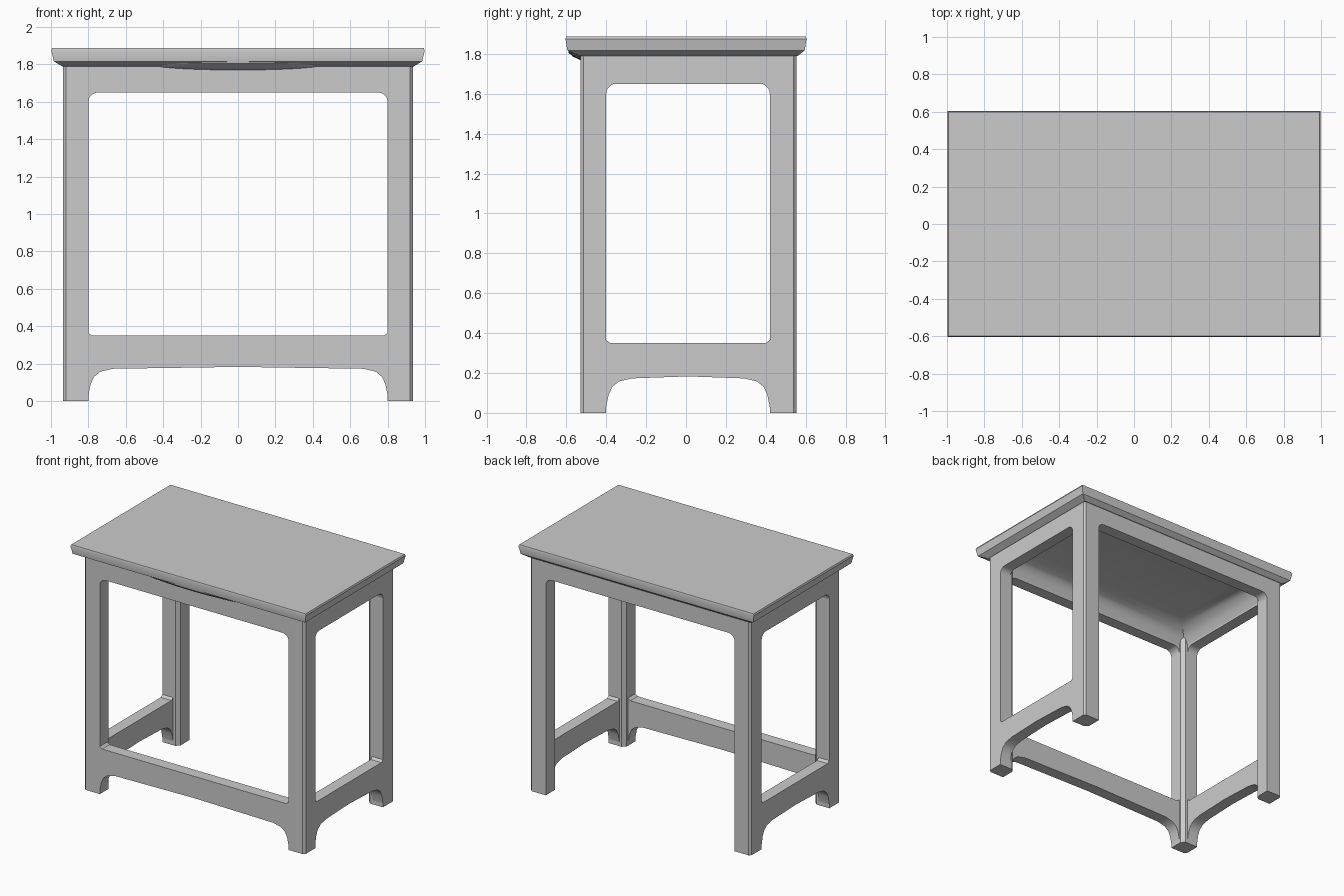
import bpy, bmesh, math

if "Cube" in bpy.data.objects:
    bpy.data.objects.remove(bpy.data.objects["Cube"])

# Frame limits: outer faces and inner leg faces
XO, XI = 0.935, 0.80
YF, YFI, YB, YBI = -0.53, -0.40, 0.555, 0.42
RAIL = 0.09


def finish(name, bm):
    bmesh.ops.recalc_face_normals(bm, faces=bm.faces)
    me = bpy.data.meshes.new(name)
    bm.to_mesh(me)
    bm.free()
    ob = bpy.data.objects.new(name, me)
    bpy.context.collection.objects.link(ob)
    return ob


def skin(name, loops, cap_start=True):
    """Join equal-length point loops into a skin and cap its ends."""
    bm = bmesh.new()
    loops = [[bm.verts.new(p) for p in loop] for loop in loops]
    for r, s in zip(loops, loops[1:]):
        for i in range(len(r)):
            j = (i + 1) % len(r)
            bm.faces.new((r[i], r[j], s[j], s[i]))
    bm.faces.new(loops[-1])
    if cap_start:
        bm.faces.new(loops[0])
    return finish(name, bm)


def prism(name, pts, axis, d0, d1):
    """Extrude a 2D outline along an axis from d0 to d1."""
    place = {'x': lambda u, v, d: (d, u, v),
             'y': lambda u, v, d: (u, d, v),
             'z': lambda u, v, d: (u, v, d)}[axis]
    return skin(name, [[place(u, v, d) for u, v in pts] for d in (d0, d1)])


def rect(x0, x1, y0, y1, z):
    return [(x0, y0, z), (x1, y0, z), (x1, y1, z), (x0, y1, z)]


def apron_outline(a, b, z=1.65, r=0.05):
    """Top rail with rounded brackets into the legs."""
    t = [math.radians(18 * i) for i in range(6)]
    right = [(b - r + r * math.cos(k), z - r + r * math.sin(k)) for k in t]
    left = [(a + r - r * math.cos(k), z - r + r * math.sin(k)) for k in reversed(t)]
    return [(a, 1.81), (b, 1.81)] + right + left


def stretcher_outline(a, b):
    """Low rail with an arched underside that flares into the feet."""
    foot = [(0, 0.03), (0.012, 0.09), (0.03, 0.13), (0.065, 0.158), (0.13, 0.173)]
    low = [(a + u, z) for u, z in foot] + [((a + b) / 2, 0.183)]
    low += [(b - u, z) for u, z in reversed(foot)]
    return low + [(b, 0.365), (b - 0.02, 0.35), (a + 0.02, 0.35), (a, 0.365)]


# Tabletop with an undercut edge
skin("tabletop", [rect(-0.94, 0.94, -0.535, 0.56, 1.79),
                  rect(-0.985, 0.985, -0.595, 0.595, 1.817),
                  rect(-0.998, 0.998, -0.604, 0.604, 1.875),
                  rect(-0.993, 0.993, -0.6, 0.6, 1.887)])

# Legs with eased outer and inner corners
for xn, sx in (("left", -1), ("right", 1)):
    for yn, yo, yi in (("front", YF, YFI), ("back", YB, YBI)):
        s = 1 if yo > yi else -1
        c, k = 0.015, 0.025
        pts = [(XI, yo), (XO - c, yo), (XO, yo - s * c), (XO, yi),
               (XI + k, yi), (XI, yi + s * k)]
        prism(f"{yn}_{xn}_leg", [(sx * x, y) for x, y in pts], 'z', 0, 1.81)

# Aprons on all four sides, stretchers on front and both ends
prism("front_apron", apron_outline(-XI, XI), 'y', YF, YF + RAIL)
prism("back_apron", apron_outline(-XI, XI, 1.66), 'y', YB - RAIL, YB)
prism("front_stretcher", stretcher_outline(-XI, XI), 'y', YF, YF + RAIL)
for xn, sx in (("left", -1), ("right", 1)):
    d = (sx * XO, sx * (XO - RAIL))
    prism(xn + "_apron", apron_outline(YFI, YBI), 'x', *d)
    prism(xn + "_stretcher", stretcher_outline(YFI, YBI), 'x', *d)

# Hollow underside curving softly from the aprons up to the ceiling
ix, y0, y1 = XO - RAIL, YF + RAIL, YB - RAIL
skin("underside", [rect(-ix + d, ix - d, y0 + d, y1 - d, z) for d, z in
                   ((0, 1.662), (0.02, 1.71), (0.05, 1.745), (0.11, 1.775), (0.18, 1.788))],
     cap_start=False)

# Soft carved lip swelling under the front edge of the top
lip = []
for i in range(17):
    x = -0.46 + 0.92 * i / 16
    a = math.sqrt(max(0.02, 1 - (x / 0.46) ** 2))
    lip.append([(x, YF + 0.01, 1.825), (x, YF - 0.062 * a, 1.825),
                (x, YF - 0.058 * a, 1.815 - 0.01 * a), (x, YF - 0.035 * a, 1.805 - 0.02 * a),
                (x, YF - 0.002, 1.80 - 0.03 * a), (x, YF + 0.01, 1.80 - 0.03 * a)])
ob = skin("front_lip", lip)

# Smooth shading with crisp edges
bpy.ops.object.select_all(action='SELECT')
bpy.context.view_layer.objects.active = ob
bpy.ops.object.shade_smooth_by_angle(angle=math.radians(30))
